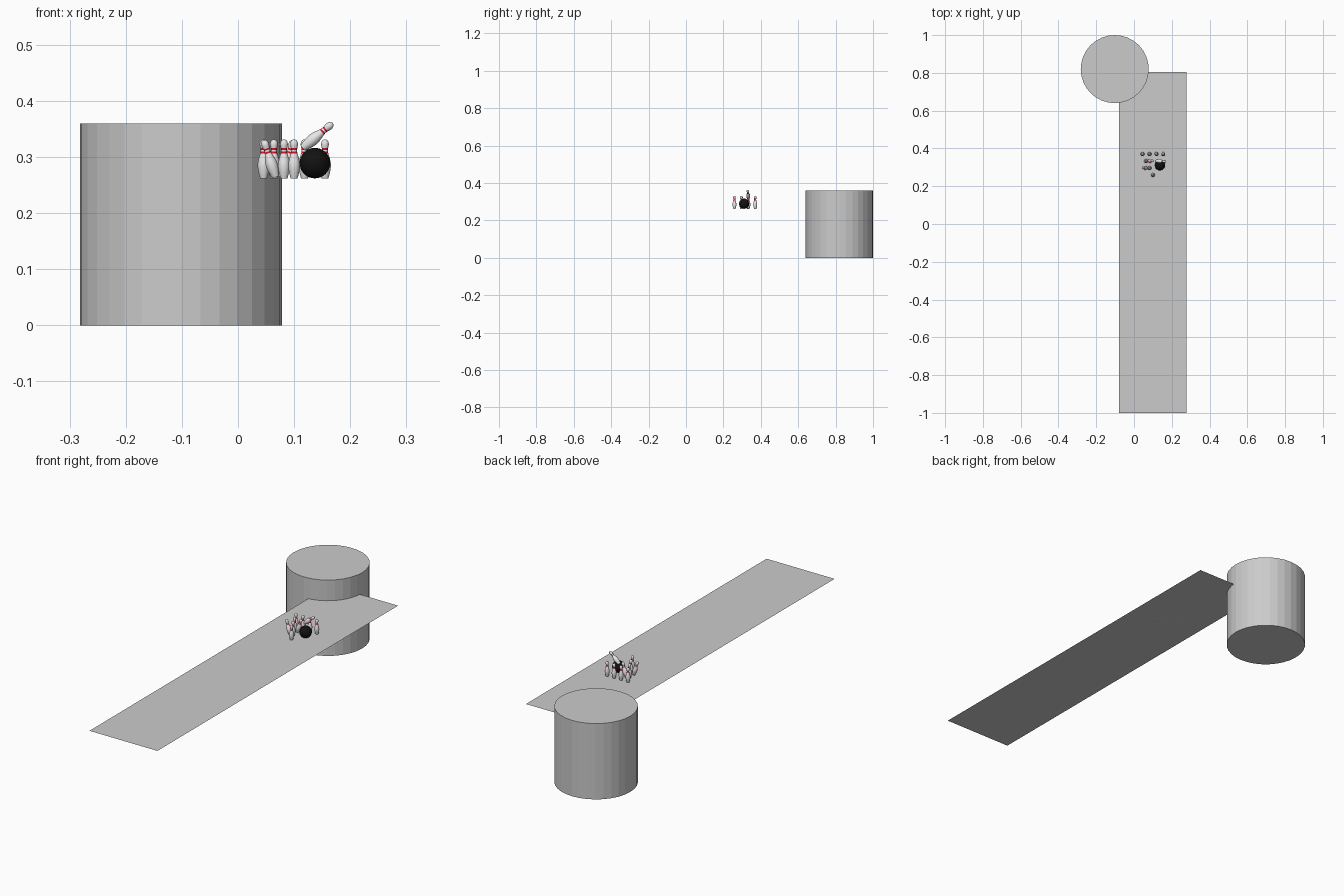
import bpy, bmesh, math
from mathutils import Matrix, Vector

if "Cube" in bpy.data.objects:
    bpy.data.objects.remove(bpy.data.objects["Cube"])


def material(name, rgb):
    m = bpy.data.materials.new(name)
    m.diffuse_color = (*rgb, 1)
    m.use_nodes = True
    m.node_tree.nodes["Principled BSDF"].inputs["Base Color"].default_value = m.diffuse_color
    return m


GREY = material("grey", (0.6, 0.6, 0.6))
WHITE = material("pin_white", (0.8, 0.8, 0.8))
RED = material("stripe_red", (0.7, 0.005, 0.02))
BLACK = material("ball_black", (0.006, 0.006, 0.006))
FLOOR = 0.262  # height of the lane


def finish(name, bm, *mats):
    me = bpy.data.meshes.new(name)
    bm.to_mesh(me)
    bm.free()
    for m in mats:
        me.materials.append(m)
    ob = bpy.data.objects.new(name, me)
    bpy.context.collection.objects.link(ob)
    return ob


# lane: a single flat sheet
bm = bmesh.new()
bm.faces.new([bm.verts.new(p) for p in (
    (-0.08, -1, FLOOR), (0.277, -1, FLOOR), (0.277, 0.805, FLOOR), (-0.08, 0.805, FLOOR))])
finish("lane", bm, GREY)

# large drum at the end of the lane
bm = bmesh.new()
bmesh.ops.create_cone(bm, cap_ends=True, segments=32, radius1=0.18, radius2=0.18, depth=0.36,
                      matrix=Matrix.Translation((-0.102, 0.82, 0.18)))
finish("drum", bm, GREY)

# ball
bm = bmesh.new()
bmesh.ops.create_uvsphere(bm, u_segments=32, v_segments=16, radius=0.0272,
                          matrix=Matrix.Translation((0.137, 0.311, 0.289)))
finish("ball", bm, BLACK)

# pin profile: radius, height, stripe flag for the band above the point
PROFILE = [(0.0062, 0, 0), (0.0076, 0.005, 0), (0.0095, 0.013, 0), (0.0105, 0.021, 0),
           (0.0103, 0.027, 0), (0.0090, 0.034, 0), (0.0070, 0.041, 0), (0.0059, 0.0445, 1),
           (0.0053, 0.0475, 0), (0.0052, 0.0505, 1), (0.0056, 0.0535, 0), (0.0066, 0.058, 0),
           (0.0069, 0.061, 0), (0.0062, 0.065, 0), (0.0040, 0.068, 0), (0.0012, 0.0693, 0)]
SEG = 24


def pin_mesh():
    bm = bmesh.new()
    rings = [[bm.verts.new((r * math.cos(math.tau * i / SEG), r * math.sin(math.tau * i / SEG), z))
              for i in range(SEG)] for r, z, _ in PROFILE]
    for k in range(len(rings) - 1):
        for i in range(SEG):
            j = (i + 1) % SEG
            f = bm.faces.new((rings[k][i], rings[k][j], rings[k + 1][j], rings[k + 1][i]))
            f.material_index = PROFILE[k][2]
            f.smooth = True
    bm.faces.new(rings[0][::-1])
    bm.faces.new(rings[-1])
    return bm


def pin(name, base, axis=(0, 0, 1)):
    ob = finish(name, pin_mesh(), WHITE, RED)
    rot = Vector((0, 0, 1)).rotation_difference(Vector(axis)).to_matrix().to_4x4()
    ob.matrix_world = Matrix.Translation(base) @ rot


# standing pins
standing = [(0.0455 + 0.0365 * i, 0.37) for i in range(4)]
standing += [(0.064, 0.333), (0.082, 0.296), (0.1, 0.259)]
for n, (x, y) in enumerate(standing):
    pin(f"standing_pin_{n + 1}", (x, y, FLOOR))

# knocked pins: two leaning, one flying
pin("leaning_pin_left", (0.067, 0.297, FLOOR + 0.002), (-0.32, 0, 1))
pin("leaning_pin_right", (0.078, 0.334, FLOOR + 0.002), (0.32, 0, 1))
pin("flying_pin", (0.1155, 0.334, 0.316), (0.77, -0.05, 0.64))
